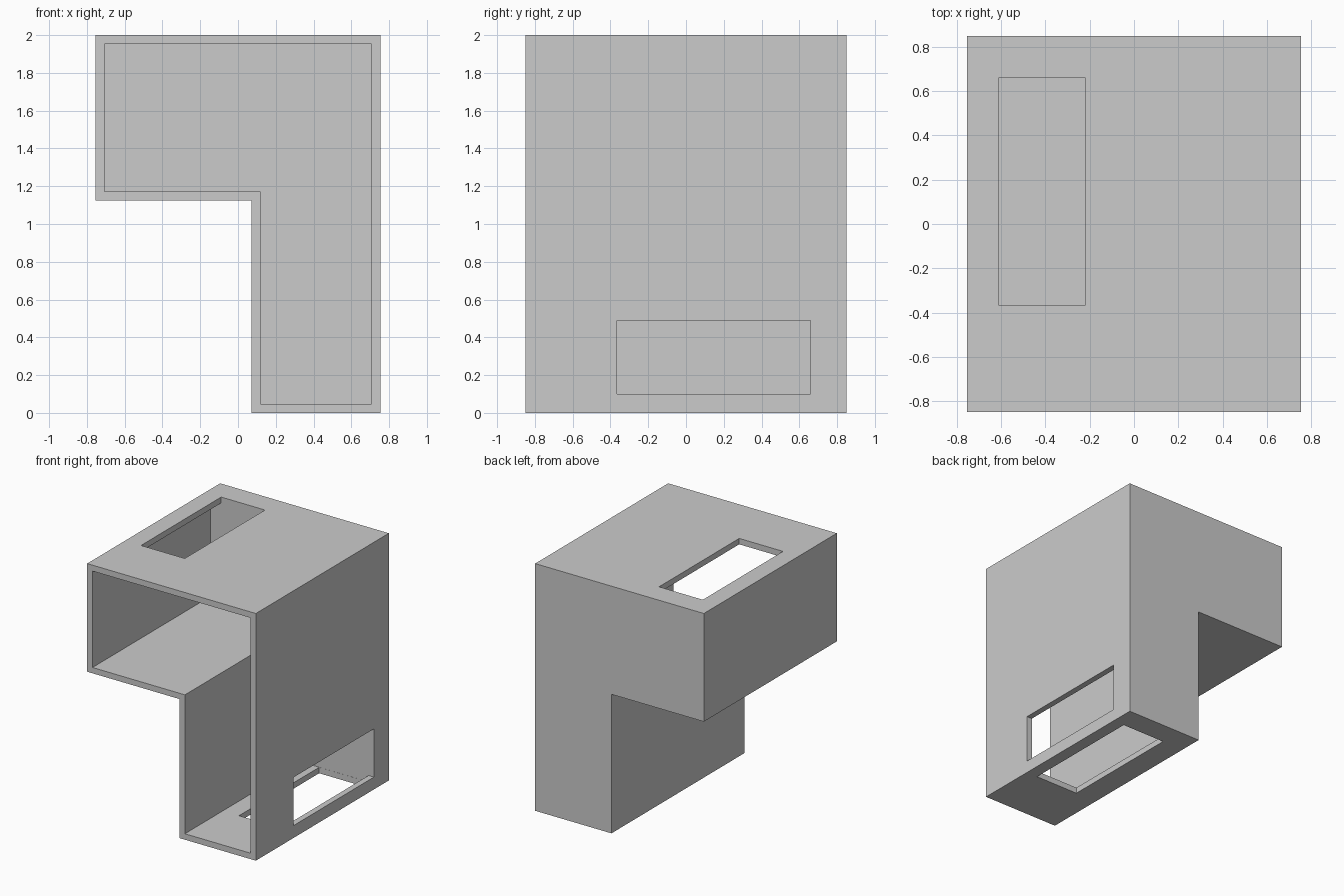
import bpy
import bmesh

if "Cube" in bpy.data.objects:
    bpy.data.objects.remove(bpy.data.objects["Cube"])


def prism(name, profile, y0, y1):
    """Extrude an (x, z) outline from y0 to y1."""
    bm = bmesh.new()
    face = bm.faces.new([bm.verts.new((x, y0, z)) for x, z in profile])
    ext = bmesh.ops.extrude_face_region(bm, geom=[face])
    verts = [v for v in ext["geom"] if isinstance(v, bmesh.types.BMVert)]
    bmesh.ops.translate(bm, vec=(0, y1 - y0, 0), verts=verts)
    bmesh.ops.recalc_face_normals(bm, faces=bm.faces)
    mesh = bpy.data.meshes.new(name)
    bm.to_mesh(mesh)
    bm.free()
    obj = bpy.data.objects.new(name, mesh)
    bpy.context.collection.objects.link(obj)
    return obj


def l_outline(x0, x1, step_x, z0, step_z, z1):
    return [(step_x, z0), (x1, z0), (x1, z1), (x0, z1), (x0, step_z), (step_x, step_z)]


def slot(name, x0, x1, z0, z1):
    """Rectangular slot; all slots share the same run along y."""
    return prism(name, [(x0, z0), (x1, z0), (x1, z1), (x0, z1)], -0.366, 0.659)


def carve(obj, cutter):
    cutter.hide_render = True
    mod = obj.modifiers.new("carve", 'BOOLEAN')
    mod.operation = 'DIFFERENCE'
    mod.solver = 'EXACT'
    mod.object = cutter
    bpy.context.view_layer.objects.active = obj
    bpy.ops.object.modifier_apply(modifier=mod.name)
    bpy.data.objects.remove(cutter)


# L-shaped housing
housing = prism("duct_housing", l_outline(-0.755, 0.755, 0.072, 0, 1.125, 2), -0.85, 0.85)

# hollow, open at the front, thick back wall
carve(housing, prism("cavity_cutter", l_outline(-0.707, 0.707, 0.12, 0.048, 1.172, 1.952), -1.0, 0.66))

# slots: top of the arm, right side of the leg, underside of the leg
carve(housing, slot("top_slot_cutter", -0.612, -0.22, 1.85, 2.1))
carve(housing, slot("side_slot_cutter", 0.6, 0.9, 0.1, 0.49))
carve(housing, slot("bottom_slot_cutter", 0.265, 0.655, -0.1, 0.09))
